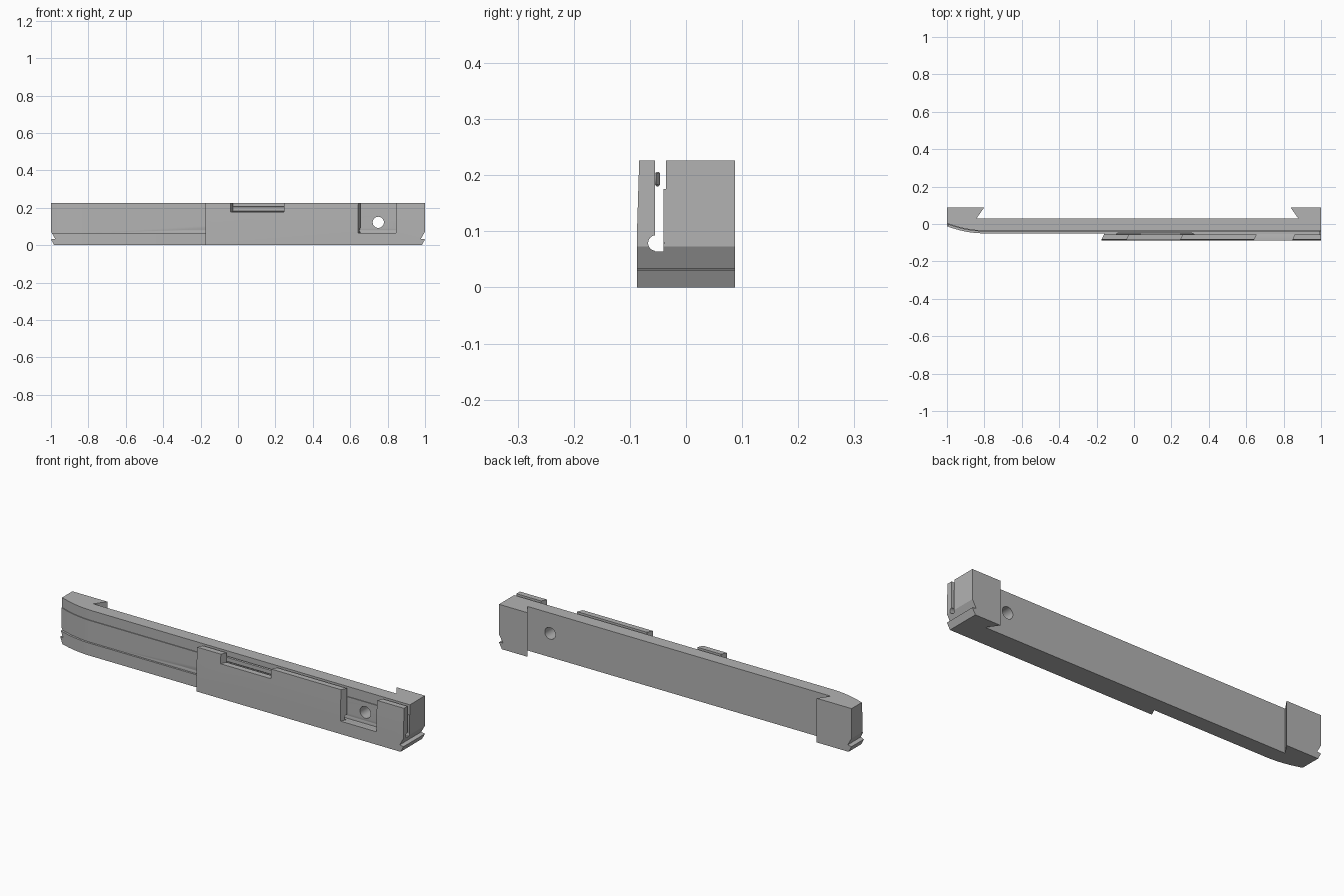
import bpy, bmesh, math

old = bpy.data.objects.get("Cube")
if old:
    bpy.data.objects.remove(old, do_unlink=True)

grey = bpy.data.materials.new("plain grey")
grey.use_nodes = True
COLOUR = (0.45, 0.45, 0.45, 1)
grey.diffuse_color = COLOUR
grey.node_tree.nodes["Principled BSDF"].inputs["Base Color"].default_value = COLOUR

H = 0.226          # overall height
FRONT = -0.087     # front of the cover
BACK = 0.087       # rear of the end blocks


def prism(name, profile, lo, hi, axis="z"):
    """Extrude a closed profile along one axis between lo and hi."""
    place = {"z": lambda a, b, c: (a, b, c),
             "y": lambda a, b, c: (a, c, b),
             "x": lambda a, b, c: (c, a, b)}[axis]
    bm = bmesh.new()
    low = [bm.verts.new(place(a, b, lo)) for a, b in profile]
    high = [bm.verts.new(place(a, b, hi)) for a, b in profile]
    bm.faces.new(low)
    bm.faces.new(high)
    n = len(profile)
    for i in range(n):
        j = (i + 1) % n
        bm.faces.new((low[i], low[j], high[j], high[i]))
    bmesh.ops.recalc_face_normals(bm, faces=bm.faces)
    mesh = bpy.data.meshes.new(name)
    bm.to_mesh(mesh)
    bm.free()
    mesh.materials.append(grey)
    obj = bpy.data.objects.new(name, mesh)
    bpy.context.collection.objects.link(obj)
    return obj


def cut(target, cutter):
    """Subtract the cutter and remove it."""
    mod = target.modifiers.new("cut", "BOOLEAN")
    mod.operation = "DIFFERENCE"
    mod.solver = "EXACT"
    mod.object = cutter
    graph = bpy.context.evaluated_depsgraph_get()
    mesh = bpy.data.meshes.new_from_object(target.evaluated_get(graph))
    target.modifiers.clear()
    target.data = mesh
    bpy.data.objects.remove(cutter, do_unlink=True)


def circle(a, b, r, n=32):
    return [(a + r * math.cos(math.tau * i / n), b + r * math.sin(math.tau * i / n))
            for i in range(n)]


def swept_front(depth, start, first=-1.0, steps=12):
    """Front line that curves back towards the right-hand end."""
    pts = []
    for i in range(steps + 1):
        x = first + (-0.8 - first) * i / steps
        t = (-0.8 - x) / 0.2
        pts.append((x, depth + (start - depth) * t * t))
    return pts


# Bar, cover and dovetailed end blocks as one plan outline
outline = swept_front(-0.05, -0.012) + [
    (-0.158, -0.05), (-0.175, FRONT), (1, FRONT), (1, BACK), (0.838, BACK),
    (0.878, 0.03), (-0.842, 0.03), (-0.802, BACK), (-1, BACK)]
body = prism("bar_body", outline, 0, H)

# Slot between bar and cover, with a shallow step near the top
for depth, start, floor in ((-0.04, 0.0, 0.064), (-0.036, 0.004, 0.175)):
    slot = swept_front(depth, start, first=-1.02) + [
        (1.1, depth), (1.1, -0.055), (-1.02, -0.055)]
    cut(body, prism("slot_cutter", slot, floor, 0.3))

# Round undercut at the foot of the slot
cut(body, prism("undercut_cutter", circle(-0.0535, 0.079, 0.014), -0.3, 1.1, "x"))

# Window and pocket in the cover, both with slanted sides
for x0, x1, floor in ((-0.04, 0.246, 0.177), (0.642, 0.846, 0.066)):
    skew = 0.016
    plan = [(x0 - skew / 2, -0.103), (x1 - skew / 2, -0.103),
            (x1 + skew, -0.055 + 0.004), (x0 + skew, -0.055 + 0.004)]
    cut(body, prism("opening_cutter", plan, floor, 0.3))

# Slight lean on the upper cover face
cut(body, prism("lean_cutter", [(FRONT, 0.11), (-0.083, 0.24), (-0.12, 0.24), (-0.12, 0.11)],
                -0.3, 1.1, "x"))

# Screw hole through the bar
cut(body, prism("hole_cutter", circle(0.75, 0.122, 0.03), -0.2, 0.2, "y"))

# Latch notches and sloped toes at both ends
for side in (-1, 1):
    notch = [(1, 0.073), (0.978, 0.034), (1.0, 0.031), (0.983, 0), (0.983, -0.05),
             (1.1, -0.05), (1.1, 0.073)]
    cut(body, prism("notch_cutter", [(side * x, z) for x, z in notch], -0.2, 0.2, "y"))

# Snap rail on the inner face of the cover
rail = prism("snap_rail", [(-0.1, -0.0555), (0.325, -0.0555), (0.312, -0.046), (-0.088, -0.046)],
             0.18, 0.206)
bevel = rail.modifiers.new("soft_edges", "BEVEL")
bevel.width = 0.003
bevel.segments = 1

# Flat faces with smooth curves
for obj in (body, rail):
    bpy.ops.object.select_all(action="DESELECT")
    obj.select_set(True)
    bpy.context.view_layer.objects.active = obj
    bpy.ops.object.shade_smooth_by_angle(angle=math.radians(20))
